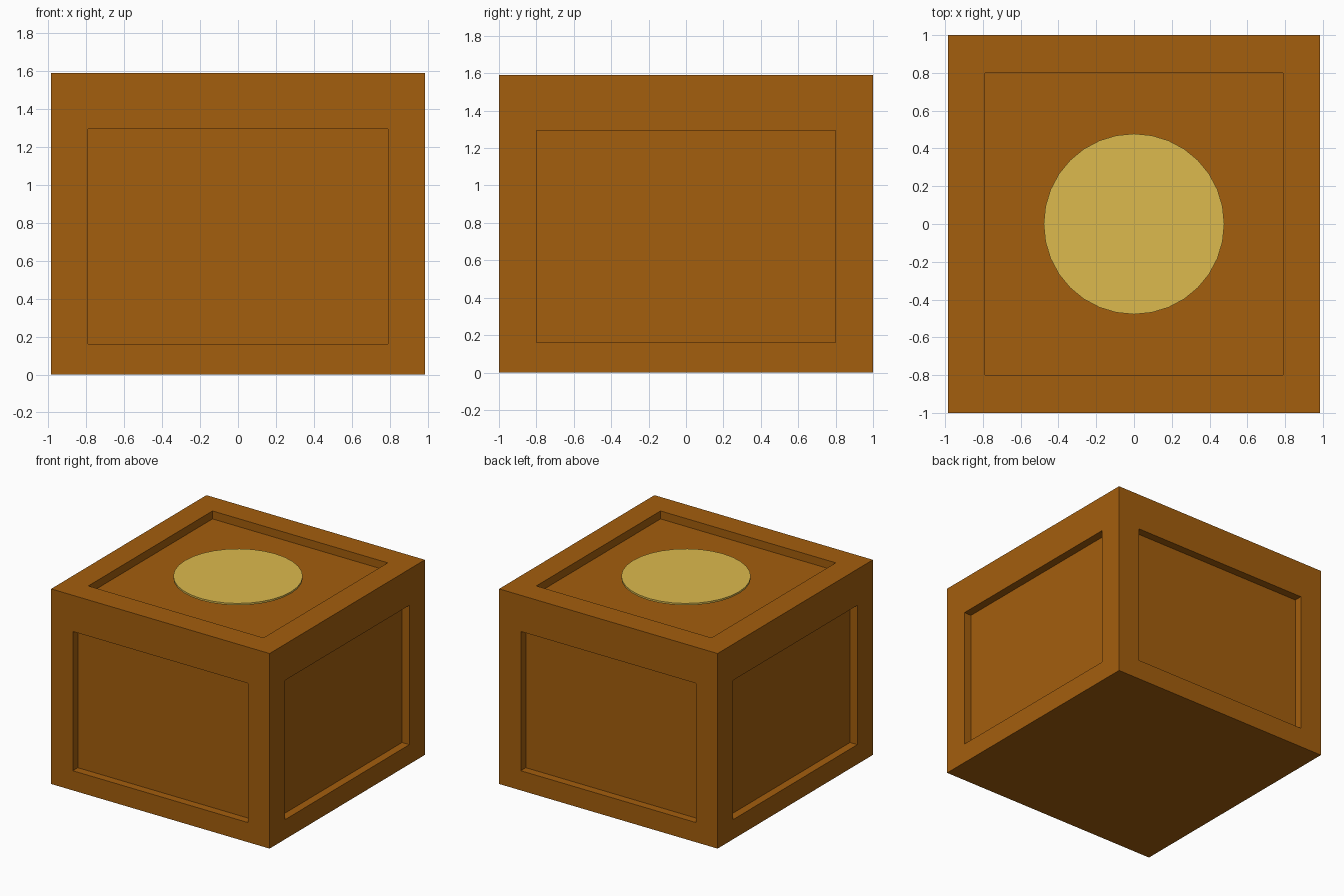
import bpy, bmesh
from mathutils import Vector

if "Cube" in bpy.data.objects:
    bpy.data.objects.remove(bpy.data.objects["Cube"])

LOW, HIGH = Vector((-0.985, -1.0, 0.0)), Vector((0.985, 1.0, 1.59))
PANEL_LOW, PANEL_HIGH = Vector((-0.79, -0.80, 0.16)), Vector((0.79, 0.80, 1.295))
DEPTH = 0.065


def material(name, color):
    mat = bpy.data.materials.new(name)
    mat.diffuse_color = (*color, 1)
    mat.use_nodes = True
    mat.node_tree.nodes["Principled BSDF"].inputs["Base Color"].default_value = mat.diffuse_color
    return mat


def add_object(name, bm, mat):
    mesh = bpy.data.meshes.new(name)
    bm.to_mesh(mesh)
    bm.free()
    mesh.materials.append(mat)
    obj = bpy.data.objects.new(name, mesh)
    bpy.context.collection.objects.link(obj)
    return obj


# Crate: a box with a sunken panel on every face but the bottom
bm = bmesh.new()
bmesh.ops.create_cube(bm, size=2)
for v in bm.verts:
    v.co = [HIGH[i] if v.co[i] > 0 else LOW[i] for i in range(3)]
bm.normal_update()
middle = (LOW + HIGH) / 2
for face in [f for f in bm.faces if f.normal.z > -0.5]:
    normal = face.normal.copy()
    bmesh.ops.inset_individual(bm, faces=[face], thickness=0.1)
    for v in face.verts:
        for i in range(3):
            if abs(normal[i]) < 0.5:
                v.co[i] = PANEL_HIGH[i] if v.co[i] > middle[i] else PANEL_LOW[i]
    # Straight walls down to the panel floor
    floor = bmesh.ops.extrude_discrete_faces(bm, faces=[face])["faces"][0]
    bmesh.ops.translate(bm, vec=-normal * DEPTH, verts=floor.verts)
add_object("crate", bm, material("wood", (0.371, 0.112, 0.004)))

# Round plate set in the top panel
bm = bmesh.new()
bmesh.ops.create_cone(bm, cap_ends=True, segments=32, radius1=0.478, radius2=0.478, depth=0.015)
plate = add_object("top_plate", bm, material("brass", (0.716, 0.491, 0.074)))
plate.location.z = 1.5685
